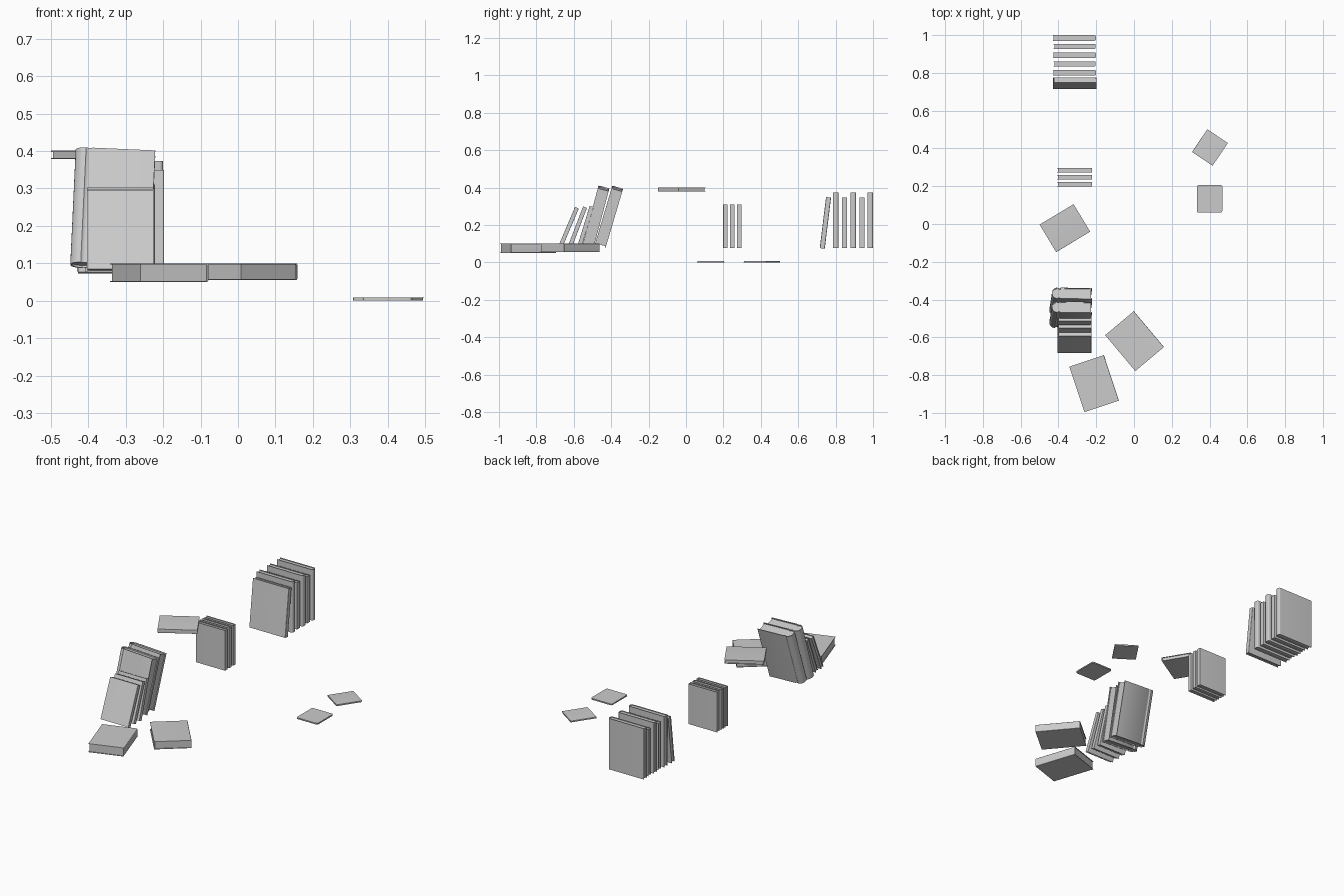
import bpy, bmesh
from math import radians, sin, cos, pi
from mathutils import Matrix, Vector

if "Cube" in bpy.data.objects:
    bpy.data.objects.remove(bpy.data.objects["Cube"])


def prism(name, pts, z0, z1, matrix):
    """Extrude a closed XY profile between two heights."""
    bm = bmesh.new()
    face = bm.faces.new([bm.verts.new((x, y, z0)) for x, y in pts])
    ext = bmesh.ops.extrude_face_region(bm, geom=[face])
    top = [v for v in ext["geom"] if isinstance(v, bmesh.types.BMVert)]
    bmesh.ops.translate(bm, verts=top, vec=(0, 0, z1 - z0))
    bmesh.ops.recalc_face_normals(bm, faces=bm.faces)
    mesh = bpy.data.meshes.new(name)
    bm.to_mesh(mesh)
    bm.free()
    ob = bpy.data.objects.new(name, mesh)
    bpy.context.collection.objects.link(ob)
    ob.matrix_world = matrix
    bpy.context.view_layer.objects.active = ob
    ob.select_set(True)
    bpy.ops.object.shade_smooth_by_angle(angle=radians(35))
    ob.select_set(False)


def book(name, w, h, t, matrix, r=0.0, groove=False, c=0.003, inset=0.004):
    """Book standing on z = 0, spine at -x: a U-shaped cover and a page block."""
    half = [(w / 2, t / 2)]
    if groove:
        half += [(-w / 2 + r + d, t / 2 - s) for d, s in
                 ((0.018, 0), (0.012, 0.004), (0.006, 0.004))]
    if r > 0:
        ry = min(r, t / 2 * 0.98)
        half += [(-w / 2 + r - r * sin(i * pi / 12),
                  t / 2 - ry + ry * cos(i * pi / 12)) for i in range(7)]
    else:
        half += [(-w / 2, t / 2)]
    outer = half + [(x, -y) for x, y in reversed(half)]
    inner = [((x - w / 2) * (w - c) / w + w / 2, y * (t - 2 * c) / t) for x, y in outer]
    prism(name + "_cover", outer + inner[::-1], 0, h, matrix)
    pages = [(min(x, w / 2 - inset), y) for x, y in inner]
    prism(name + "_pages", pages, inset, h - inset, matrix)


def standing(x, y, z, t, lean=0, roll=0, yaw=0):
    """Pivot on the rear bottom edge and lean toward +y."""
    return (Matrix.Translation((x, y, z)) @ Matrix.Rotation(radians(-lean), 4, 'X')
            @ Matrix.Rotation(radians(roll), 4, 'Y') @ Matrix.Translation((0, -t / 2, 0))
            @ Matrix.Rotation(radians(yaw), 4, 'Z'))


def lying(x, y, z, t, h, turn):
    return (Matrix.Translation((x, y, z + t / 2)) @ Matrix.Rotation(radians(turn), 4, 'Z')
            @ Matrix.Rotation(radians(90), 4, 'X') @ Matrix.Translation((0, 0, -h / 2)))


# rear row of upright books, the first one leaning
book("rear_leaning_book", 0.23, 0.275, 0.027, standing(-0.313, 0.742, 0.073, 0.027, 7, 0, 180), 0.004)
for i, (y0, y1) in enumerate(((0.785, 0.815), (0.834, 0.861), (0.879, 0.909),
                              (0.927, 0.954), (0.97, 1.0))):
    tall = i % 2 == 0
    w, h, t = (0.23, 0.295, y1 - y0) if tall else (0.22, 0.27, y1 - y0)
    book(f"rear_book_{i}", w, h, t, standing(-0.315, y1, 0.078, t, 0, 0, 180),
         0.01 if tall else 0.002)

# middle trio of thin books
for i in range(3):
    book(f"middle_book_{i}", 0.185, 0.233, 0.024,
         standing(-0.315, 0.223 + 0.037 * i, 0.077, 0.024, 0, 0, 180), 0.001)

# small leaning books
for i, (y, lean) in enumerate(((-0.663, 23), (-0.612, 21), (-0.561, 17))):
    book(f"small_leaning_book_{i}", 0.178, 0.23, 0.022,
         standing(-0.315, y, 0.076, 0.022, lean, 0, 180), 0.001)

# thick leaning books with rounded spines
for i, (y, lean) in enumerate(((-0.493, 15), (-0.428, 16.5))):
    book(f"thick_leaning_book_{i}", 0.213, 0.318, 0.06,
         standing(-0.342, y, 0.084, 0.06, lean, 2.6), 0.028, True, 0.004, 0.006)

# thick books lying flat, and a thin one lying higher up
book("flat_book_right", 0.198, 0.248, 0.045, lying(0.003, -0.62, 0.055, 0.045, 0.248, 220), 0.004)
book("flat_book_left", 0.193, 0.253, 0.05, lying(-0.211, -0.845, 0.05, 0.05, 0.253, 198.4), 0.004)
book("upper_flat_book", 0.17, 0.21, 0.022, lying(-0.366, -0.022, 0.379, 0.022, 0.21, 121), 0.001)

# thin booklet on the lowest level
book("booklet", 0.131, 0.145, 0.008, lying(0.402, 0.405, 0.0, 0.008, 0.145, -34), 0.001,
     c=0.001, inset=0.002)


# notebook with rounded corners
def rounded(w, h, r):
    pts = []
    for k, (sx, sy) in enumerate(((1, 1), (-1, 1), (-1, -1), (1, -1))):
        for i in range(6):
            a = (k + i / 5) * pi / 2
            pts.append((sx * (w / 2 - r) + r * cos(a), sy * (h / 2 - r) + r * sin(a)))
    return pts


place = Matrix.Translation((0.4, 0.133, 0))
prism("notebook_back_cover", rounded(0.135, 0.146, 0.01), 0, 0.0015, place)
prism("notebook_pages", rounded(0.131, 0.142, 0.009), 0.0015, 0.0065, place)
prism("notebook_front_cover", rounded(0.135, 0.146, 0.01), 0.0065, 0.008, place)
